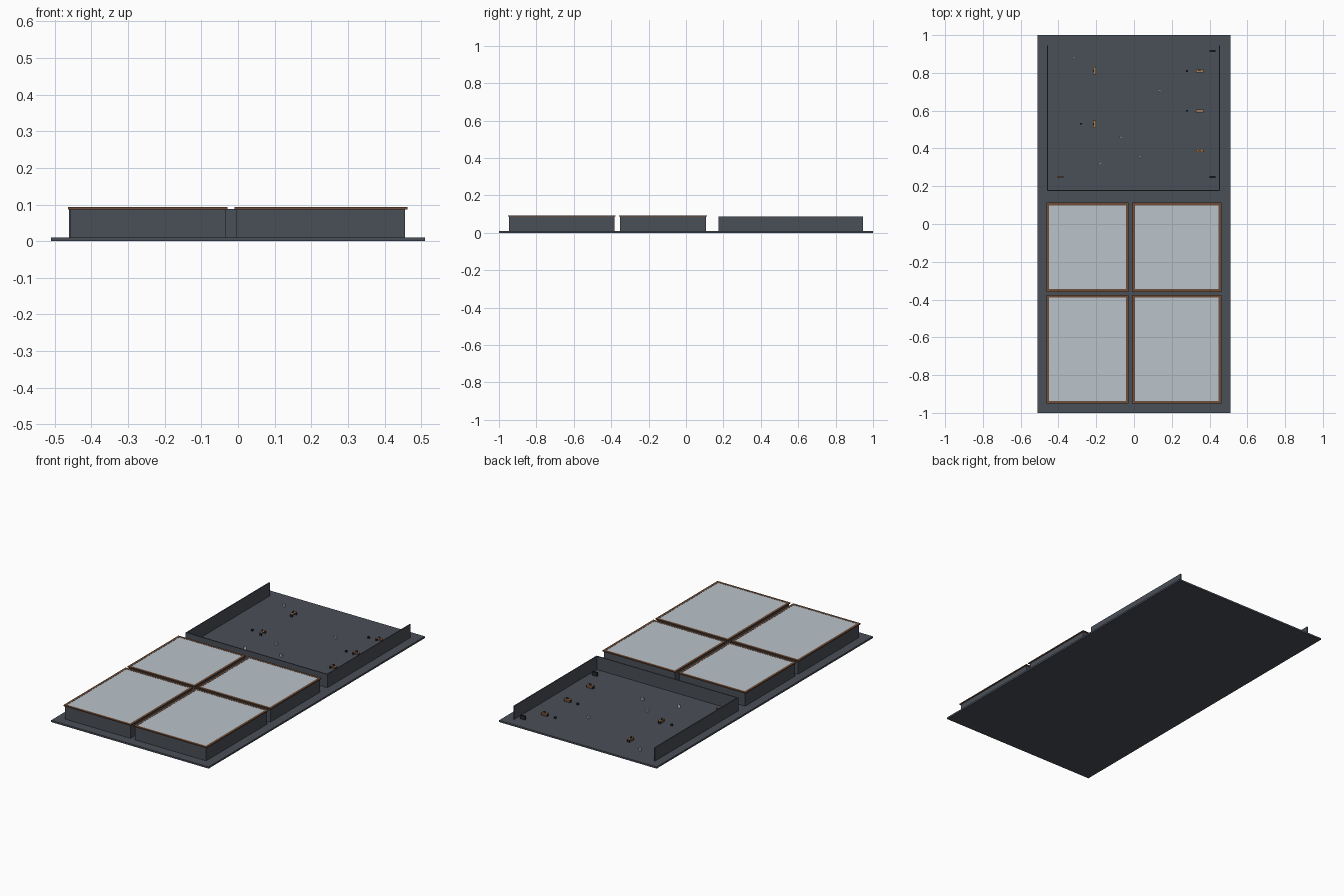
import bpy, bmesh, math
from mathutils import Matrix

if "Cube" in bpy.data.objects:
    bpy.data.objects.remove(bpy.data.objects["Cube"])


def mat(name, c):
    m = bpy.data.materials.new(name)
    m.diffuse_color = (*c, 1)
    m.use_nodes = True
    m.node_tree.nodes["Principled BSDF"].inputs["Base Color"].default_value = m.diffuse_color
    return m


SLATE = mat("slate", (0.068, 0.077, 0.095))
BROWN = mat("brown wood", (0.16, 0.075, 0.04))
GLASS = mat("pale glass", (0.49, 0.54, 0.59))
DARK = mat("dark metal", (0.02, 0.02, 0.024))
WHITE = mat("light grey", (0.6, 0.62, 0.64))
TAN = mat("tan wood", (0.36, 0.2, 0.1))


def boxes(name, items):
    """One object from (x0, x1, y0, y1, z0, z1, material) boxes."""
    me = bpy.data.meshes.new(name)
    bm = bmesh.new()
    mats = []
    for x0, x1, y0, y1, z0, z1, m in items:
        if m not in mats:
            mats.append(m)
            me.materials.append(m)
        t = Matrix.Translation(((x0 + x1) / 2, (y0 + y1) / 2, (z0 + z1) / 2))
        s = Matrix.Diagonal((x1 - x0, y1 - y0, z1 - z0, 1))
        vs = bmesh.ops.create_cube(bm, size=1, matrix=t @ s)["verts"]
        for f in {f for v in vs for f in v.link_faces}:
            f.material_index = mats.index(m)
    bm.to_mesh(me)
    bm.free()
    ob = bpy.data.objects.new(name, me)
    bpy.context.collection.objects.link(ob)
    return ob


FLOOR = 0.01
TOP = 0.088

# Base plate
boxes("base_plate", [(-0.51, 0.51, -1, 1, 0, FLOOR, SLATE)])

# Four closed rooms, each with a wooden roof frame around a glass panel
for row, y0, y1 in (("front", -0.945, -0.382), ("rear", -0.353, 0.107)):
    for side, x0, x1 in (("left", -0.458, -0.034), ("right", -0.004, 0.456)):
        boxes(f"{row}_{side}_room", [(x0, x1, y0, y1, FLOOR, TOP, SLATE)])
        a, b, c, d, w = x0 - 0.006, x1 + 0.006, y0 - 0.006, y1 + 0.006, 0.014
        z0, z1 = TOP - 0.001, 0.093
        boxes(f"{row}_{side}_roof_frame", [
            (a, a + w, c, d, z0, z1, BROWN), (b - w, b, c, d, z0, z1, BROWN),
            (a + w, b - w, c, c + w, z0, z1, BROWN),
            (a + w, b - w, d - w, d, z0, z1, BROWN)])
        boxes(f"{row}_{side}_glass",
              [(a + w, b - w, c + w, d - w, z0, 0.092, GLASS)])

# Open hall: three thin walls
boxes("hall_walls", [
    (-0.461, -0.455, 0.175, 0.945, FLOOR, TOP, SLATE),
    (0.450, 0.456, 0.175, 0.945, FLOOR, TOP, SLATE),
    (-0.455, 0.450, 0.175, 0.181, FLOOR, TOP, SLATE)])


# Desks: two end panels, top, screen
def desk(name, x, y, turned=False):
    z = FLOOR
    parts = [(-0.02, 0.02, -0.008, 0.008, 0.014, 0.017, TAN),
             (-0.02, -0.016, -0.008, 0.008, 0, 0.014, DARK),
             (0.016, 0.02, -0.008, 0.008, 0, 0.014, DARK),
             (-0.007, 0.007, 0.002, 0.004, 0.017, 0.026, DARK),
             (-0.016, 0.016, 0.005, 0.007, 0, 0.014, BROWN)]
    ob = boxes(name, parts)
    ob.location = (x, y, z)
    if turned:
        ob.rotation_euler.z = math.pi / 2


for i, y in enumerate((0.81, 0.598, 0.388)):
    desk(f"right_desk_{i}", 0.347, y)
for i, y in enumerate((0.812, 0.528)):
    desk(f"left_desk_{i}", -0.21, y, True)

# Stools
for i, (x, y) in enumerate(((0.28, 0.81), (0.28, 0.6), (-0.28, 0.53))):
    boxes(f"stool_{i}", [(x - 0.005, x + 0.005, y - 0.004, y + 0.004,
                          FLOOR, 0.02, DARK)])

# Cabinets and bench near the walls
for i, (x, y, m) in enumerate(((0.415, 0.915, DARK), (0.415, 0.248, DARK),
                               (-0.388, 0.25, BROWN))):
    boxes(f"cabinet_{i}", [(x - 0.016, x + 0.016, y - 0.005, y + 0.005,
                            FLOOR, 0.032, m)])

# Small standing figures: body and head
for i, (x, y) in enumerate(((-0.318, 0.88), (0.137, 0.705), (-0.072, 0.46),
                            (0.032, 0.355), (-0.178, 0.32))):
    ob = boxes(f"figure_{i}", [
        (-0.008, 0.008, -0.005, 0.005, 0, 0.013, WHITE),
        (-0.004, 0.004, -0.004, 0.004, 0.013, 0.021, WHITE)])
    ob.location = (x, y, FLOOR)
    ob.rotation_euler.z = (-0.5, -0.5, -0.4, -0.3, 0.6)[i]
